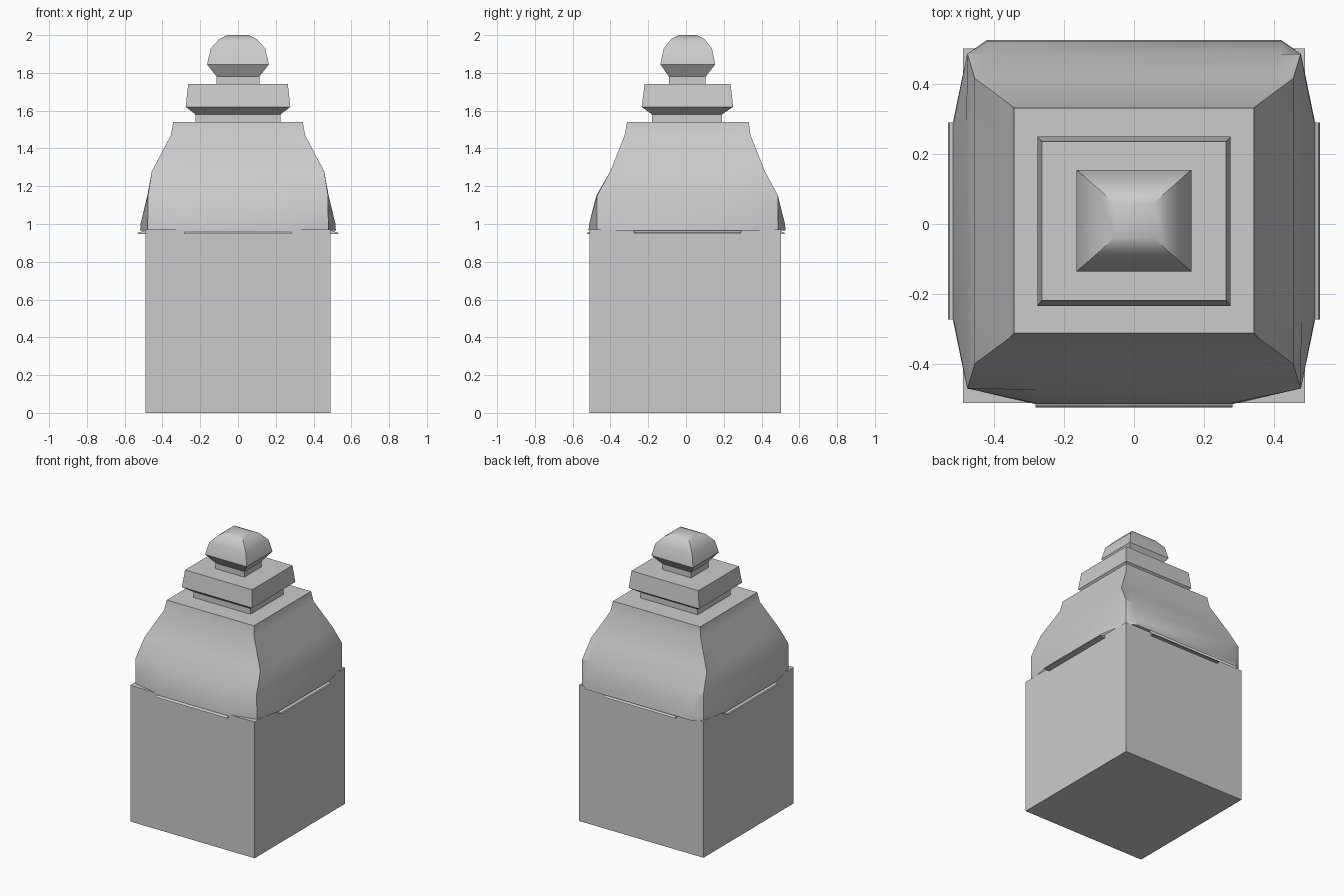
import bpy

if "Cube" in bpy.data.objects:
    bpy.data.objects.remove(bpy.data.objects["Cube"])


def loft(name, rings, cap_bottom=True, cap_top=True, smooth=0):
    """Skin a stack of rings that all have the same number of points."""
    n = len(rings[0])
    verts = [p for ring in rings for p in ring]
    faces = []
    for k in range(len(rings) - 1):
        for i in range(n):
            j = (i + 1) % n
            faces.append((k * n + i, k * n + j, (k + 1) * n + j, (k + 1) * n + i))
    if cap_bottom:
        faces.append(tuple(reversed(range(n))))
    if cap_top:
        faces.append(tuple(range((len(rings) - 1) * n, len(rings) * n)))
    mesh = bpy.data.meshes.new(name)
    mesh.from_pydata(verts, [], faces)
    mesh.update()
    obj = bpy.data.objects.new(name, mesh)
    bpy.context.collection.objects.link(obj)
    if smooth:
        bpy.ops.object.select_all(action='DESELECT')
        obj.select_set(True)
        bpy.context.view_layer.objects.active = obj
        bpy.ops.object.shade_smooth_by_angle(angle=smooth)
    return obj


def rect(z, x, y0, y1):
    return [(-x, y0, z), (x, y0, z), (x, y1, z), (-x, y1, z)]


def dome_ring(z, x, y0, y1, bx=0.0, bf=0.0, bb=0.0):
    """Rectangle with two extra points per side that can bulge outwards."""
    f, b, s = 0.585 * x, 0.88 * x, 0.285 * (y1 - y0) / 0.96
    c = (y0 + y1) / 2
    return [(-x, y0, z), (-f, y0 - bf, z), (f, y0 - bf, z),
            (x, y0, z), (x + bx, c - s, z), (x + bx, c + s, z),
            (x, y1, z), (b, y1 + bb, z), (-b, y1 + bb, z),
            (-x, y1, z), (-x - bx, c + s, z), (-x - bx, c - s, z)]


# square base block
loft("base_block", [rect(0, 0.49, -0.512, 0.503), rect(0.97, 0.49, -0.512, 0.503)])

# swelling four-sided dome
loft("dome", [
    dome_ring(0.965, 0.478, -0.471, 0.487, 0.04, 0.045, 0.04),
    dome_ring(1.00, 0.478, -0.471, 0.487, 0.038, 0.042, 0.037),
    dome_ring(1.15, 0.477, -0.471, 0.487, 0.003, 0.004, 0.0),
    dome_ring(1.28, 0.456, -0.40, 0.417),
    dome_ring(1.47, 0.355, -0.325, 0.342),
    dome_ring(1.54, 0.343, -0.312, 0.332)], cap_bottom=False, smooth=0.45)

# thin sloping lips under the dome on each side
cy = 0.008
for name, c, along, out in (("front_lip", (0, 0), (1, 0), (0, -1)),
                            ("right_lip", (0, cy), (0, 1), (1, 0)),
                            ("back_lip", (0, 0), (-1, 0), (0, 1)),
                            ("left_lip", (0, cy), (0, -1), (-1, 0))):
    far = 0.533 if out[0] else 0.525

    def section(t):
        return [(c[0] + along[0] * t + out[0] * d, c[1] + along[1] * t + out[1] * d, z)
                for d, z in ((0.49, 0.946), (far, 0.946), (far - 0.005, 0.954), (0.49, 0.968))]
    loft(name, [section(0.282), section(-0.282)])

# stepped collar
loft("collar", [
    rect(1.54, 0.225, -0.18, 0.19), rect(1.58, 0.225, -0.18, 0.19),
    rect(1.62, 0.277, -0.235, 0.25), rect(1.74, 0.264, -0.219, 0.236)])

# finial knob on a short neck
loft("finial", [
    rect(1.74, 0.113, -0.09, 0.104), rect(1.78, 0.113, -0.09, 0.104),
    rect(1.845, 0.164, -0.136, 0.155), rect(1.93, 0.144, -0.118, 0.137),
    rect(1.98, 0.098, -0.078, 0.097), rect(2.0, 0.055, -0.038, 0.058)], smooth=0.6)
